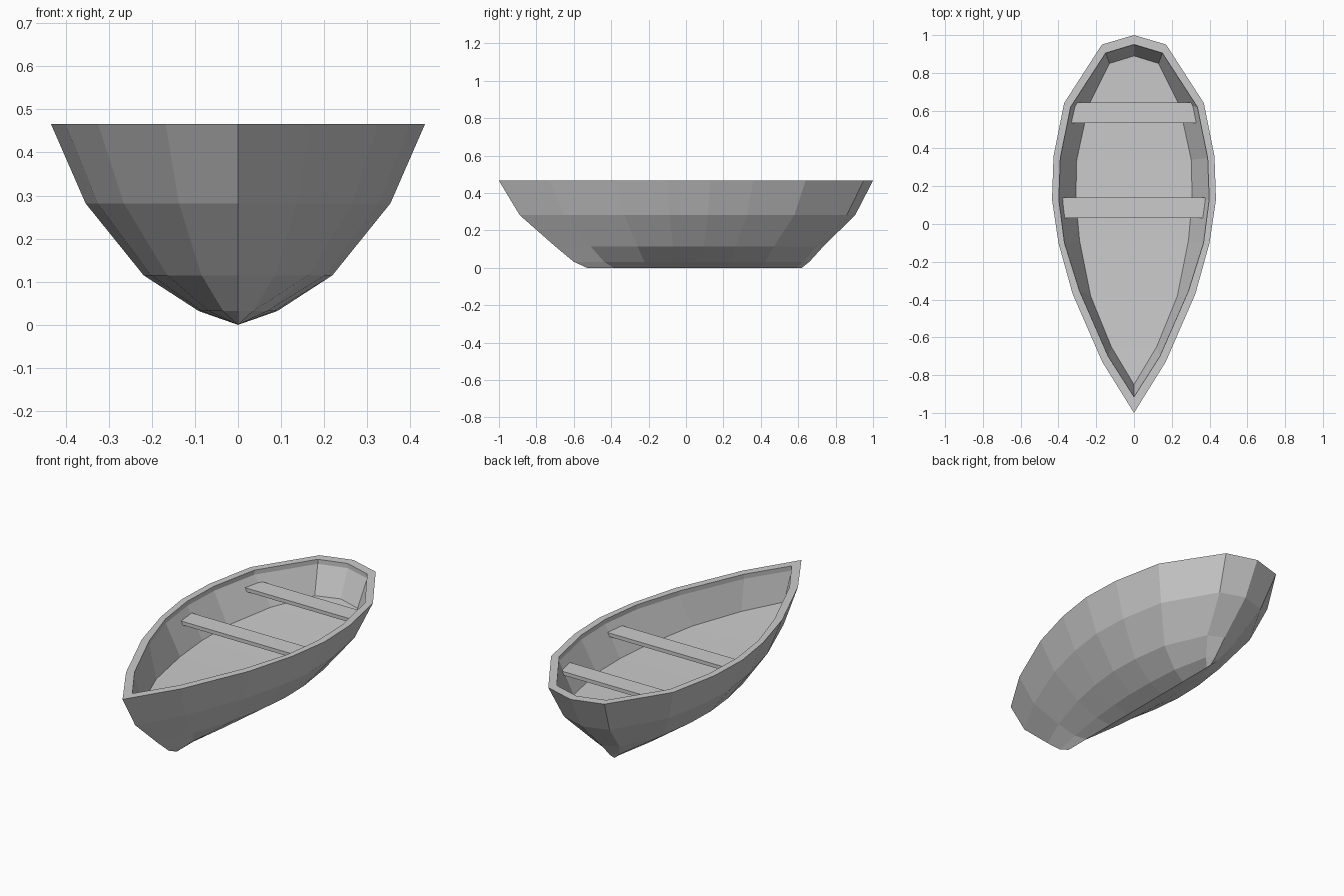
import bpy, bmesh

cube = bpy.data.objects.get("Cube")
if cube:
    bpy.data.objects.remove(cube)

wood = bpy.data.materials.new("grey_wood")
wood.use_nodes = True
wood.diffuse_color = (0.6, 0.6, 0.6, 1)
wood.node_tree.nodes["Principled BSDF"].inputs["Base Color"].default_value = (0.6, 0.6, 0.6, 1)

# Half outlines (half width, y) from bow to stern
GUNWALE = [(0, -1), (.168, -.73), (.325, -.37), (.4, -.1), (.434, .13),
           (.426, .36), (.37, .64), (.17, .95), (0, 1)]
INNER_RIM = [(0, -.915), (.137, -.7), (.288, -.355), (.368, -.1), (.398, .13),
             (.39, .35), (.335, .62), (.15, .905), (0, .95)]
FLOOR = [(0, -.85), (.12, -.65), (.23, -.38), (.288, -.09), (.308, .13),
         (.303, .34), (.24, .63), (.13, .85), (0, .89)]
TOP = .466


def finish(name, bm):
    bmesh.ops.remove_doubles(bm, verts=bm.verts[:], dist=1e-4)
    bmesh.ops.recalc_face_normals(bm, faces=bm.faces[:])
    mesh = bpy.data.meshes.new(name)
    bm.to_mesh(mesh)
    bm.free()
    mesh.materials.append(wood)
    obj = bpy.data.objects.new(name, mesh)
    bpy.context.scene.collection.objects.link(obj)


def ring(bm, half, height):
    """Closed symmetric loop from a half outline; height is a function of y."""
    loop = half + [(-x, y) for x, y in half[-2:0:-1]]
    return [bm.verts.new((x, y, height(y))) for x, y in loop]


def hull_level(width, bow, stern):
    """Shrink the gunwale outline towards the middle of the keel."""
    return [(x * width, y * (bow if y < 0 else stern)) for x, y in GUNWALE]


# Hull: outer skin from keel to gunwale, then the rim and inner wall
bm = bmesh.new()
levels = [(0, .53, .62, 0), (.21, .6, .66, .032), (.505, .7, .735, .115),
          (.815, .89, .905, .282)]
rings = [ring(bm, hull_level(w, b, s), lambda y: z) for w, b, s, z in levels]
rings += [ring(bm, GUNWALE, lambda y: TOP), ring(bm, INNER_RIM, lambda y: TOP),
          ring(bm, INNER_RIM, lambda y: TOP - .025),
          ring(bm, FLOOR, lambda y: .275 + .025 * y * y)]
for low, high in zip(rings, rings[1:]):
    n = len(low)
    for i in range(n):
        j = (i + 1) % n
        bm.faces.new((low[i], low[j], high[j], high[i]))

# Floor: planks across the boat between matching left and right points
edge = rings[-1]
last = len(FLOOR) - 1
for i in range(last):
    corners = [edge[i], edge[i + 1], edge[-i - 1], edge[-i]]
    bm.faces.new(list(dict.fromkeys(corners)))
finish("hull", bm)


# Bench boards whose slanted ends follow the inner wall
def bench(name, front, back, top=.403, thick=.02):
    bm = bmesh.new()
    (xf, yf), (xb, yb) = front, back
    outline = [(-xf, yf), (xf, yf), (xb, yb), (-xb, yb)]
    face = bm.faces.new([bm.verts.new((x, y, top - thick)) for x, y in outline])
    extruded = bmesh.ops.extrude_face_region(bm, geom=[face])["geom"]
    bmesh.ops.translate(bm, vec=(0, 0, thick),
                        verts=[v for v in extruded if isinstance(v, bmesh.types.BMVert)])
    finish(name, bm)


bench("middle_bench", (.37, .032), (.382, .14))
bench("rear_bench", (.338, .535), (.315, .642))
